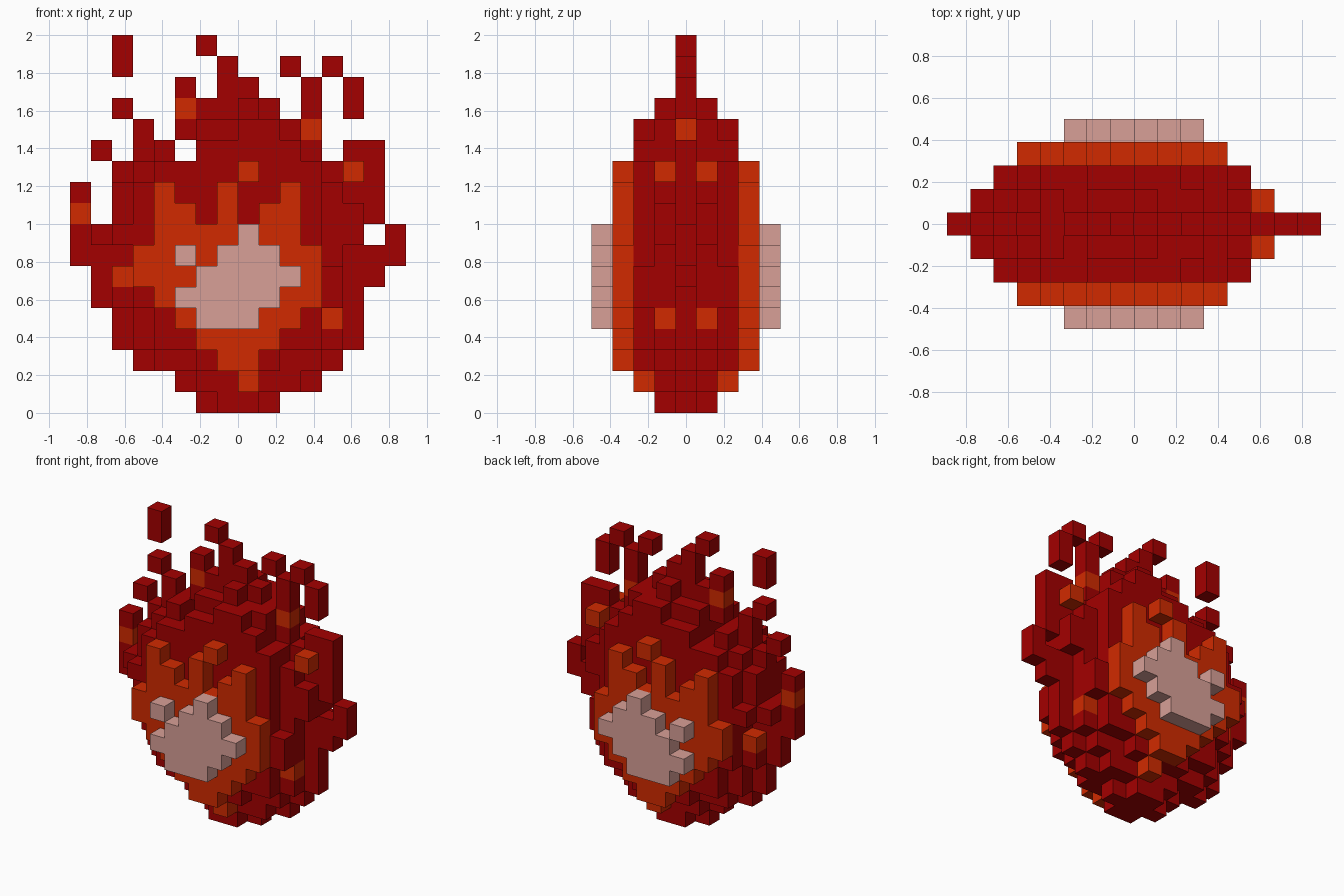
import bpy
import bmesh
from mathutils import Vector

if "Cube" in bpy.data.objects:
    bpy.data.objects.remove(bpy.data.objects["Cube"], do_unlink=True)

V = 2 / 18  # edge length of one block


def material(name, rgb):
    m = bpy.data.materials.new(name)
    m.use_nodes = True
    m.diffuse_color = (*rgb, 1)
    m.node_tree.nodes["Principled BSDF"].inputs["Base Color"].default_value = (*rgb, 1)
    return m


RED = material("deep_red", (0.37, 0.0, 0.0))
ORANGE = material("ember_orange", (0.64, 0.023, 0.0))
PALE = material("pale_glow", (0.69, 0.35, 0.31))


def layer(depth, base, spans, gaps=()):
    """Blocks of a front and a back slice: a column span per row, less the gaps."""
    return {(c, y, base + r)
            for r, (first, last) in enumerate(spans)
            for c in range(first, last + 1) if (c, base + r) not in gaps
            for y in (depth, -depth)}


# Middle slice, the widest outline of the fire
core = layer(0, 0, [(6, 9), (5, 11), (3, 12), (2, 13), (2, 13), (1, 13), (1, 14), (0, 15),
                    (0, 15), (0, 14), (0, 14), (2, 14), (1, 14), (3, 11), (5, 9)],
             gaps=[(14, 8), (1, 9), (1, 10), (2, 12), (5, 12), (12, 12), (4, 13)])

# Slices either side of it
middle = layer(1, 0, [(7, 8), (6, 10), (4, 11), (3, 12), (3, 12), (2, 12), (2, 12), (2, 12),
                      (1, 13), (2, 13), (2, 12), (3, 13), (4, 10), (6, 10), (8, 8)],
               gaps=[(2, 7), (12, 11), (5, 12)])
shell = layer(2, 1, [(8, 8), (6, 9), (4, 11), (4, 11), (3, 12), (3, 12), (3, 11), (2, 11),
                     (3, 11), (3, 11), (4, 11), (6, 10), (8, 9)])

# Orange flame with three tongues and a loose block, then the pale heart
inner = layer(3, 2, [(7, 8), (6, 9), (5, 10), (4, 11), (3, 11), (3, 11), (4, 10), (4, 10),
                     (4, 10), (8, 8)],
              gaps=[(6, 9), (8, 9), (5, 10), (6, 10), (8, 10), (9, 10)])
glow = layer(4, 4, [(6, 8), (5, 9), (6, 10), (5, 9), (8, 8)], gaps=[(6, 7)])

# Sparks and flame tips above the core: column, lowest row, highest row
sparks = {(c, 0, r) for c, low, high in [
    (2, 14, 14), (2, 16, 17), (5, 15, 15), (6, 17, 17), (7, 15, 16), (8, 15, 15),
    (10, 16, 16), (11, 14, 15), (12, 16, 16), (13, 14, 15)] for r in range(low, high + 1)}

# Single orange blocks among the red: column, distance from the middle, row
EMBERS = [(5, 0, 14), (11, 0, 13), (0, 0, 9), (12, 1, 4), (13, 1, 11), (2, 1, 6), (8, 2, 1)]

filled = core | middle | shell | inner | glow | sparks


def build(name, cells, main):
    """Make the outer faces of a set of blocks; embers take the second colour."""
    bm = bmesh.new()
    for cell in sorted(cells):
        centre = Vector(((cell[0] - 7.5) * V, cell[1] * V, (cell[2] + 0.5) * V))
        ember = (cell[0], abs(cell[1]), cell[2]) in EMBERS
        for axis in range(3):
            for sign in (-1, 1):
                n = Vector([sign * (i == axis) for i in range(3)])
                if tuple(int(a + b) for a, b in zip(cell, n)) in filled:
                    continue
                u = Vector([float(i == (axis + 1) % 3) for i in range(3)])
                w = n.cross(u)
                f = bm.faces.new([bm.verts.new(centre + (n + u * a + w * b) * V / 2)
                                  for a, b in ((-1, -1), (1, -1), (1, 1), (-1, 1))])
                f.material_index = int(ember)
    bmesh.ops.remove_doubles(bm, verts=bm.verts, dist=1e-4)
    mesh = bpy.data.meshes.new(name)
    bm.to_mesh(mesh)
    bm.free()
    mesh.materials.append(main)
    if main == RED:
        mesh.materials.append(ORANGE)
    bpy.context.collection.objects.link(bpy.data.objects.new(name, mesh))


build("flame_core", core, RED)
build("flame_middle", middle, RED)
build("flame_shell", shell, RED)
build("inner_flame", inner, ORANGE)
build("hot_glow", glow, PALE)
build("sparks", sparks, RED)
